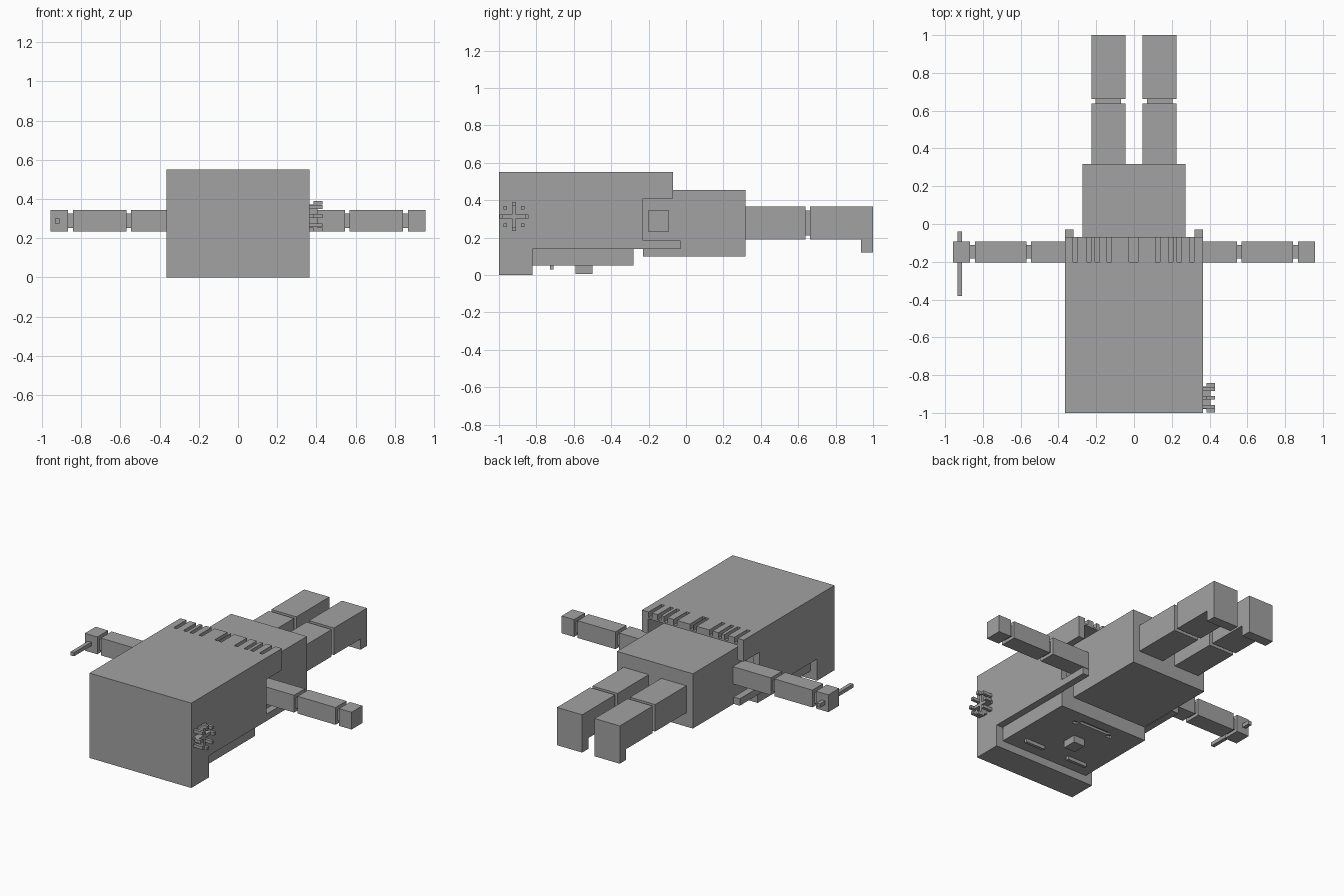
import bpy, bmesh

cube = bpy.data.objects.get("Cube")
if cube:
    bpy.data.objects.remove(cube, do_unlink=True)

grey = bpy.data.materials.new("stone grey")
grey.use_nodes = True
colour = (0.363, 0.363, 0.363, 1)
grey.diffuse_color = colour
grey.node_tree.nodes["Principled BSDF"].inputs["Base Color"].default_value = colour


def add_object(name, bm):
    bmesh.ops.recalc_face_normals(bm, faces=bm.faces)
    mesh = bpy.data.meshes.new(name)
    bm.to_mesh(mesh)
    bm.free()
    mesh.materials.append(grey)
    obj = bpy.data.objects.new(name, mesh)
    bpy.context.collection.objects.link(obj)
    return obj


def boxes(name, *spans):
    """One object from boxes, each given as x, y and z ranges."""
    bm = bmesh.new()
    for span in spans:
        verts = bmesh.ops.create_cube(bm, size=1)["verts"]
        for v in verts:
            for i, (lo, hi) in enumerate(span):
                v.co[i] = lo if v.co[i] < 0 else hi
    return add_object(name, bm)


def extrude_x(name, profile, x0, x1):
    """Side profile of (y, z) points extruded across x."""
    bm = bmesh.new()
    face = bm.faces.new([bm.verts.new((x0, y, z)) for y, z in profile])
    new = bmesh.ops.extrude_face_region(bm, geom=[face])["geom"]
    bmesh.ops.translate(bm, vec=(x1 - x0, 0, 0),
                        verts=[g for g in new if isinstance(g, bmesh.types.BMVert)])
    return add_object(name, bm)


def cut(target, cutter):
    mod = target.modifiers.new("cut", "BOOLEAN")
    mod.operation = "DIFFERENCE"
    mod.solver = "EXACT"
    mod.object = cutter
    cutter.hide_render = True
    cutter.hide_viewport = True
    cutter.display_type = "WIRE"


# Hair: a hollow shell with armhole openings and a notched back edge
hair = extrude_x("hair", [(-1, 0), (-.82, 0), (-.82, .14), (-.03, .14), (-.03, .185),
                          (-.23, .185), (-.23, .41), (-.07, .41), (-.07, .55), (-1, .55)],
                 -.365, .365)
cut(hair, boxes("hair_hollow_cutter", ((-.32, .32), (-.955, .2), (.13, .505))))
notches = (-.31, -.24, -.195, -.13, -.015, .01, .125, .195, .24, .305)
cut(hair, boxes("hair_notch_cutter",
                *[((x - .012, x + .012), (-.2, 0), (.515, .6)) for x in notches]))

# Head with a recessed smile
head = boxes("head", ((-.318, .318), (-.82, -.28), (.05, .505)))
cut(head, boxes("mouth_cutter", ((-.11, .11), (-.37, -.345), (0, .065)),
                ((-.145, -.11), (-.395, -.37), (0, .065)),
                ((.11, .145), (-.395, -.37), (0, .065))))
boxes("nose", ((-.04, .04), (-.59, -.5), (.005, .05)))
boxes("neck", ((-.1, .1), (-.28, -.23), (.19, .37)))

# Torso
boxes("torso", ((-.272, .272), (-.23, .318), (.1, .455)))


def mirrored(name, *spans):
    for side, sign in (("left", 1), ("right", -1)):
        boxes(f"{side}_{name}",
              *[(sorted((sign * x[0], sign * x[1])), y, z) for x, y, z in spans])


mirrored("eye", ((.09, .23), (-.727, -.708), (.028, .05)))

# Arms stretched sideways, with thin joints between the segments
arm_y, arm_z = (-.203, -.092), (.233, .345)
joint_y, joint_z = (-.183, -.112), (.253, .325)
mirrored("upper_arm", ((.272, .545), arm_y, arm_z))
mirrored("elbow", ((.545, .57), joint_y, joint_z))
mirrored("forearm", ((.57, .842), arm_y, arm_z))
mirrored("wrist", ((.842, .867), joint_y, joint_z))
mirrored("hand", ((.867, .957), arm_y, arm_z))

# Legs with feet turned down
leg_x, leg_z = (.045, .225), (.19, .365)
mirrored("thigh", (leg_x, (.318, .638), leg_z))
mirrored("knee", ((.07, .205), (.638, .662), (.21, .345)))
for side, x0 in (("left", .045), ("right", -.225)):
    extrude_x(side + "_shin", [(.662, .19), (.935, .19), (.935, .12), (1, .12),
                               (1, .365), (.662, .365)], x0, x0 + .18)

# Stick held through the right hand
boxes("stick", ((-.934, -.91), (-.38, -.04), (.276, .3)))

# Blocky flower ornament on the left side of the hair
cy, cz, r = -.92, .313, .01
parts = [((.365, .405), (cy - .06, cy + .06), (cz - r, cz + r)),
         ((.365, .405), (cy - r, cy + r), (cz - .06, cz + .06))]
for a in (-1, 1):
    for dy, dz in ((a * .068, 0), (0, a * .068)):
        parts.append(((.385, .43), (cy + dy - r, cy + dy + r), (cz + dz - r, cz + dz + r)))
    for b in (-1, 1):
        y, z = cy + a * .047, cz + b * .047
        parts.append(((.365, .43), (y - r, y + r), (z - r, z + r)))
boxes("flower_ornament", *parts)
